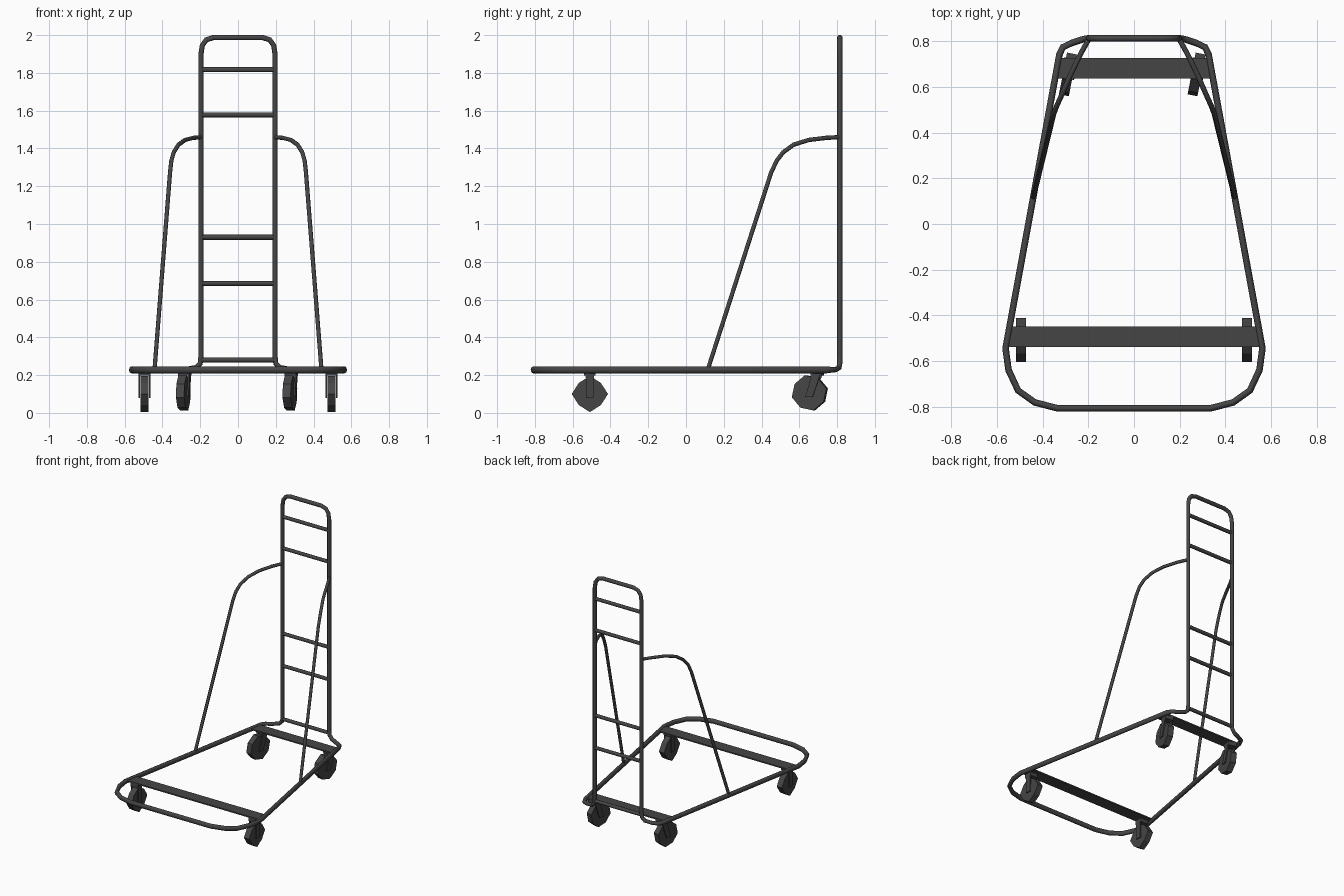
import bpy, bmesh, math
from mathutils import Vector, Matrix

if "Cube" in bpy.data.objects:
    bpy.data.objects.remove(bpy.data.objects["Cube"])

mat = bpy.data.materials.new("dark_grey")
mat.diffuse_color = (0.06, 0.06, 0.06, 1)
mat.use_nodes = True
mat.node_tree.nodes["Principled BSDF"].inputs["Base Color"].default_value = mat.diffuse_color
Z = 0.228  # height of the deck tube


def tube(name, pts, r, cyclic=False):
    cu = bpy.data.curves.new(name, 'CURVE')
    cu.dimensions = '3D'
    cu.bevel_depth = r
    cu.bevel_resolution = 2
    cu.use_fill_caps = True
    sp = cu.splines.new('POLY')
    sp.points.add(len(pts) - 1)
    for p, co in zip(sp.points, pts):
        p.co = (*co, 1)
    sp.use_cyclic_u = cyclic
    ob = bpy.data.objects.new(name, cu)
    bpy.context.collection.objects.link(ob)
    bpy.ops.object.select_all(action='DESELECT')
    bpy.context.view_layer.objects.active = ob
    ob.select_set(True)
    bpy.ops.object.convert(target='MESH')
    ob = bpy.context.object
    ob.data.materials.clear()
    ob.data.materials.append(mat)
    bpy.ops.object.shade_smooth_by_angle(angle=math.radians(50))
    return ob


def mesh_object(name, bm):
    bmesh.ops.recalc_face_normals(bm, faces=bm.faces)
    me = bpy.data.meshes.new(name)
    bm.to_mesh(me)
    bm.free()
    me.materials.append(mat)
    ob = bpy.data.objects.new(name, me)
    bpy.context.collection.objects.link(ob)
    return ob


def prism(bm, outline, axis):
    """Extrude a flat outline along the axis vector."""
    f = bm.faces.new([bm.verts.new(p) for p in outline])
    res = bmesh.ops.extrude_face_region(bm, geom=[f], use_keep_orig=True)
    vs = [g for g in res['geom'] if isinstance(g, bmesh.types.BMVert)]
    bmesh.ops.translate(bm, verts=vs, vec=axis)


def side_x(y):
    return 0.562 - 0.235 * (y + 0.54) / 1.28


# One continuous tube: deck outline, rear bends, uprights and top handle
half = [(0.335, -0.808, Z), (0.435, -0.782, Z), (0.508, -0.73, Z),
        (0.55, -0.64, Z), (0.563, -0.545, Z), (0.327, 0.742, Z),
        (0.312, 0.775, Z), (0.272, 0.794, Z + 0.002), (0.222, 0.81, 0.24),
        (0.2, 0.814, 0.262), (0.196, 0.814, 0.3), (0.196, 0.814, 1.9),
        (0.189, 0.814, 1.945), (0.168, 0.814, 1.975), (0.13, 0.814, 1.987)]
frame = tube("main_frame", half + [(-x, y, z) for x, y, z in reversed(half)],
             0.0145, True)
# The deck tube is taller than wide
for v in frame.data.vertices:
    if v.co.y < 0.765 and v.co.z < 0.26:
        v.co.z = Z + (v.co.z - Z) * 1.3

# Ladder rungs
for i, z in enumerate((0.28, 0.685, 0.93, 1.578, 1.817)):
    tube(f"rung_{i}", [(-0.196, 0.814, z), (0.196, 0.814, z)], 0.0135)

# Side braces
for s, side in ((1, "right"), (-1, "left")):
    pts = [(0.442, 0.115, Z), (0.36, 0.45, 1.27), (0.353, 0.48, 1.335),
           (0.34, 0.515, 1.38), (0.315, 0.57, 1.42), (0.28, 0.65, 1.445),
           (0.236, 0.742, 1.456), (0.196, 0.814, 1.46)]
    tube("brace_" + side, [(s * x, y, z) for x, y, z in pts], 0.0115)

# Thin cross plates, trimmed to the tapering sides
for name, y0, y1 in (("front_plate", -0.54, -0.45), ("rear_plate", 0.637, 0.727)):
    bm = bmesh.new()
    prism(bm, [(-side_x(y0), y0, 0.226), (side_x(y0), y0, 0.226),
               (side_x(y1), y1, 0.226), (-side_x(y1), y1, 0.226)],
          Vector((0, 0, 0.01)))
    mesh_object(name, bm)


def caster(name, x, y, trail, turn, roll, zc, flat):
    place = Matrix.Translation((x, y, 0)) @ Matrix.Rotation(turn, 4, 'Z')
    # Eight-sided wheel, alternate corners slightly pulled in
    bm = bmesh.new()
    outline = []
    for k in range(8):
        a, r = roll + k * math.pi / 4, 0.096 * (flat if k % 2 else 1)
        outline.append((-0.022, r * math.cos(a) - trail, zc + r * math.sin(a)))
    prism(bm, outline, Vector((0.044, 0, 0)))
    mesh_object(name + "_wheel", bm).matrix_world = place
    # Fork cheeks and crown
    bm = bmesh.new()
    for x0 in (-0.031, 0.023):
        prism(bm, [(x0, -trail - 0.02, zc - 0.022), (x0, -trail + 0.02, zc - 0.022),
                   (x0, 0.022, 0.205), (x0, -0.022, 0.205)], Vector((0.008, 0, 0)))
    prism(bm, [(-0.031, -0.03, 0.198), (0.031, -0.03, 0.198),
               (0.031, 0.03, 0.198), (-0.031, 0.03, 0.198)], Vector((0, 0, 0.03)))
    mesh_object(name + "_fork", bm).matrix_world = place


for s, side in ((1, "right"), (-1, "left")):
    caster("front_caster_" + side, s * 0.495, -0.509, 0, 0, 0, 0.1, 0.86)
    caster("rear_caster_" + side, s * 0.282, 0.695, 0.04,
           math.radians(-11), math.radians(14), 0.106, 0.95)
